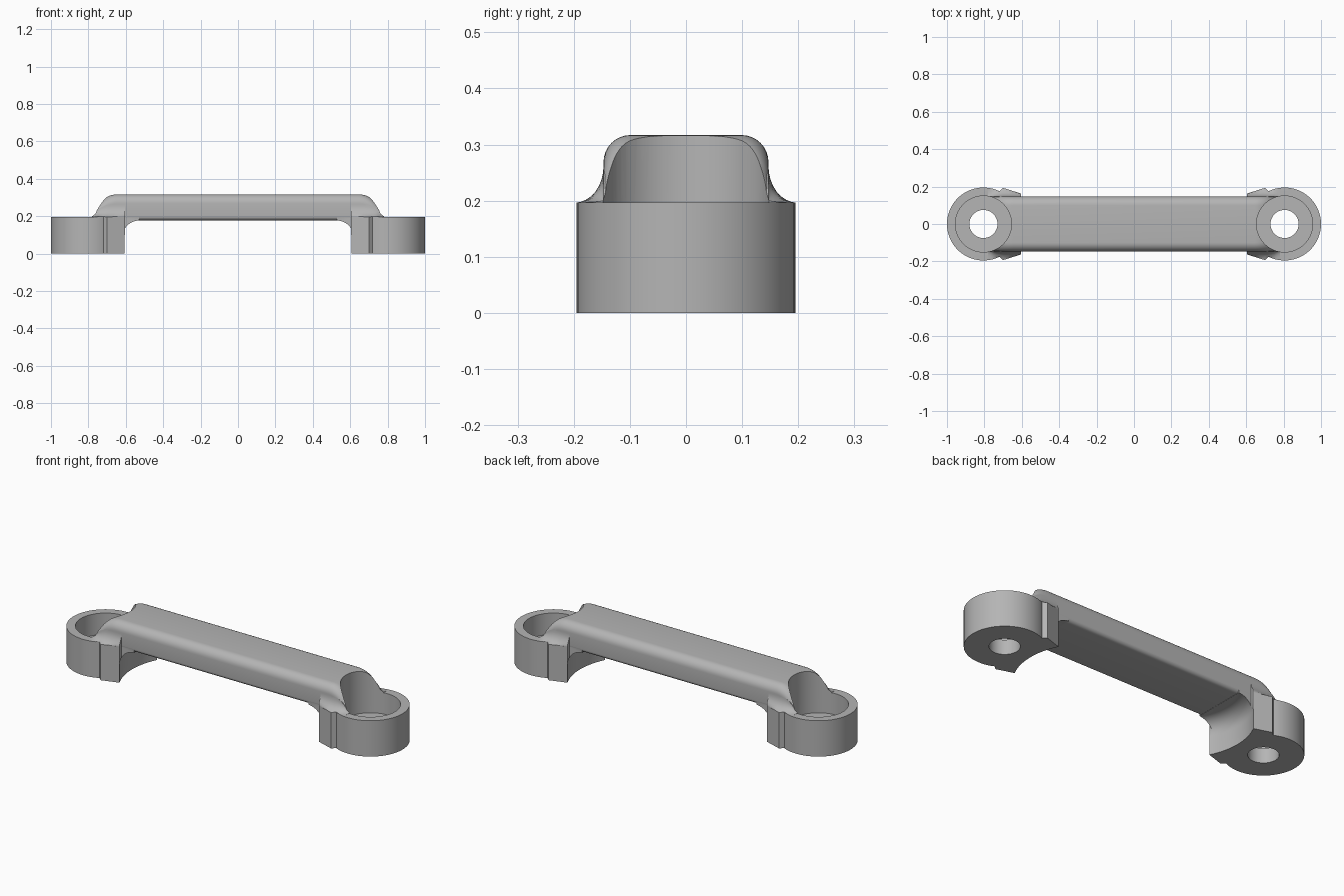
import bpy, bmesh
from math import sin, cos, pi, sqrt, radians

if "Cube" in bpy.data.objects:
    bpy.data.objects.remove(bpy.data.objects["Cube"])

grey = bpy.data.materials.new("mid_grey")
grey.use_nodes = True
grey.diffuse_color = (0.46, 0.46, 0.46, 1)
grey.node_tree.nodes["Principled BSDF"].inputs["Base Color"].default_value = grey.diffuse_color

BOSS_X, BOSS_R, BOSS_H = 0.805, 0.195, 0.197
HALF_W, TOP, UNDER = 0.147, 0.317, 0.1785


def loft(name, rings):
    """Closed solid through a list of equal-length point rings."""
    bm = bmesh.new()
    loops = [[bm.verts.new(p) for p in ring] for ring in rings]
    n = len(loops[0])
    for a, b in zip(loops, loops[1:]):
        for i in range(n):
            j = (i + 1) % n
            bm.faces.new((a[i], a[j], b[j], b[i]))
    bm.faces.new(loops[0])
    bm.faces.new(loops[-1])
    bmesh.ops.recalc_face_normals(bm, faces=bm.faces)
    mesh = bpy.data.meshes.new(name)
    bm.to_mesh(mesh)
    bm.free()
    mesh.materials.append(grey)
    ob = bpy.data.objects.new(name, mesh)
    bpy.context.collection.objects.link(ob)
    return ob


def circle(cx, r, z, n=72):
    return [(cx + r * cos(2 * pi * i / n), r * sin(2 * pi * i / n), z) for i in range(n)]


def prism(name, outline, z0, z1):
    return loft(name, [[(x, y, z) for x, y in outline] for z in (z0, z1)])


def combine(target, tool, operation):
    mod = target.modifiers.new(tool.name, 'BOOLEAN')
    mod.operation, mod.object, mod.solver = operation, tool, 'EXACT'
    tool.hide_render = True
    bpy.context.view_layer.objects.active = target
    bpy.ops.object.modifier_apply(modifier=mod.name)
    bpy.data.objects.remove(tool)


# Crest line of the grip's end: a quarter round that flares into the boss
crest = []
for i in range(13):
    a = radians(90 - 75 * i / 12)
    crest.append((0.645 + 0.12 * cos(a), BOSS_H + 0.12 * sin(a)))
crest += [(0.768, 0.214), (0.78, 0.203), (0.80, 0.196)]


def crest_z(x):
    for (x0, z0), (x1, z1) in zip(crest, crest[1:]):
        if x0 <= x <= x1:
            return z0 + (z1 - z0) * (x - x0) / (x1 - x0)
    return TOP


def grip_section(x, top):
    """Rounded rectangle, softer on top than below."""
    rt = min(0.048, (top - UNDER) / 2)
    rb = min(0.022, (top - UNDER) / 3)
    corners = ((1, top, rt, 0), (-1, top, rt, 90), (-1, UNDER, rb, 180), (1, UNDER, rb, 270))
    ring = []
    for sy, z, r, start in corners:
        cz = z - r if z == top else z + r
        for k in range(9):
            a = radians(start + 90 * k / 8)
            ring.append((x, sy * (HALF_W - r) + r * cos(a), cz + r * sin(a)))
    return ring


# Grip bar
stations = [(-x, z) for x, z in reversed(crest)] + crest
handle = loft("pull_handle", [grip_section(x, z) for x, z in stations])


def foot_width(x):
    """Half width of the foot in plan."""
    if x < 0.70:
        return 0.163 + 0.03 * (x - 0.605) / 0.095
    round_y = sqrt(BOSS_R ** 2 - (x - BOSS_X) ** 2)
    return max(round_y, 0.193 - 0.9 * (x - 0.70))


def flare_section(s, side, x):
    """Concave fillet from the foot top up to the side of the grip."""
    h = min(0.065, 0.6 * (crest_z(x) - BOSS_H))
    w = foot_width(x) - 0.0005
    pts = [(0.12, 0.19), (w, 0.19)]
    for k in range(9):
        t = pi / 2 * k / 8
        pts.append((min(w, HALF_W + 0.05 * (1 - sin(t))), BOSS_H + h * (1 - cos(t))))
    pts.append((0.12, BOSS_H + h))
    return [(s * x, side * y, z) for y, z in pts]


for s in (1, -1):
    # Round boss
    combine(handle, loft("boss", [circle(s * BOSS_X, BOSS_R, z) for z in (0, BOSS_H)]), 'UNION')

    # Foot block with tapered shoulders
    half = [(0.605, 0.163), (0.70, 0.193), (0.72, 0.175), (0.76, 0.16)]
    plan = half + [(x, -y) for x, y in reversed(half)]
    combine(handle, prism("foot", [(s * x, y) for x, y in plan], 0, BOSS_H), 'UNION')

    # Web below the grip, shaped by the hollow cut later
    w = HALF_W - 0.001
    web = [(0.53, -w), (0.64, -w), (0.64, w), (0.53, w)]
    combine(handle, prism("web", [(s * x, y) for x, y in web], 0, 0.22), 'UNION')

    # Fillets beside the grip
    for side in (1, -1):
        xs = (0.605, 0.64, 0.67, 0.70, 0.71, 0.72, 0.735, 0.75, 0.765, 0.78)
        combine(handle, loft("flare", [flare_section(s, side, x) for x in xs]), 'UNION')

for s in (1, -1):
    # Concave inner face with a rounded top
    rings = [circle(s * 0.285, 0.36, -0.1, 128)]
    for k in range(11):
        a = pi / 2 * k / 10
        rings.append(circle(s * 0.285, 0.28 + 0.08 * cos(a), 0.0975 + 0.08 * sin(a), 128))
    combine(handle, loft("hollow", rings), 'DIFFERENCE')

    # Counterbore and screw hole
    combine(handle, loft("counterbore", [circle(s * BOSS_X, 0.15, z) for z in (0.08, 0.5)]), 'DIFFERENCE')
    combine(handle, loft("screw_hole", [circle(s * BOSS_X, 0.075, z) for z in (-0.1, 0.3)]), 'DIFFERENCE')

bpy.ops.object.select_all(action='DESELECT')
handle.select_set(True)
bpy.context.view_layer.objects.active = handle
bpy.ops.object.shade_smooth_by_angle(angle=radians(30))
